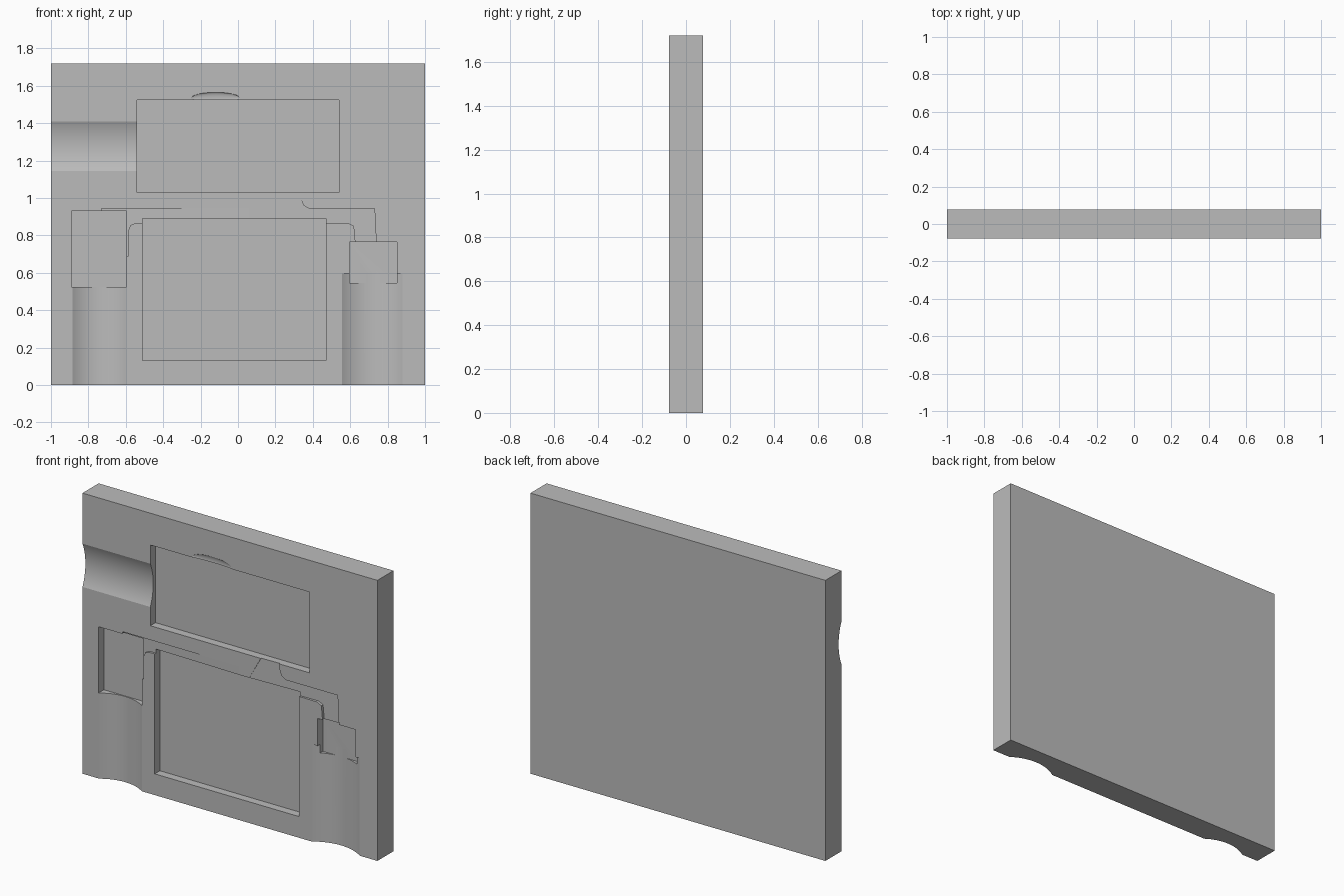
import bpy, bmesh, math

if "Cube" in bpy.data.objects:
    bpy.data.objects.remove(bpy.data.objects["Cube"], do_unlink=True)

FRONT, HEIGHT, OUT = -0.078, 1.72, 0.05

grey = bpy.data.materials.new("plain_grey")
grey.use_nodes = True
grey.diffuse_color = (0.5, 0.5, 0.5, 1)
grey.node_tree.nodes["Principled BSDF"].inputs["Base Color"].default_value = (0.5, 0.5, 0.5, 1)


def add_mesh(name, bm):
    bmesh.ops.recalc_face_normals(bm, faces=bm.faces)
    mesh = bpy.data.meshes.new(name)
    bm.to_mesh(mesh)
    bm.free()
    mesh.materials.append(grey)
    obj = bpy.data.objects.new(name, mesh)
    bpy.context.collection.objects.link(obj)
    return obj


def prism(name, near, far):
    """Solid between two matching outlines."""
    bm = bmesh.new()
    a = [bm.verts.new(p) for p in near]
    b = [bm.verts.new(p) for p in far]
    bm.faces.new(a)
    bm.faces.new(b[::-1])
    for i in range(len(a)):
        j = (i + 1) % len(a)
        bm.faces.new((a[i], b[i], b[j], a[j]))
    return add_mesh(name, bm)


def recess(name, outline, depth):
    """Cutter pushed into the front face; depth may vary with x."""
    near = [(x, FRONT - OUT, z) for x, z in outline]
    far = [(x, FRONT + depth(x), z) for x, z in outline]
    return prism(name, near, far)


def rect(x0, x1, z0, z1):
    return [(x0, z0), (x1, z0), (x1, z1), (x0, z1)]


def trough(name, lo, hi, start, end, depth, upright):
    """Cutter with a circular-arc floor, running along z (upright) or x."""
    half, mid = (hi - lo) / 2, (hi + lo) / 2
    radius = (half * half + depth * depth) / (2 * depth)
    sweep = math.asin(half / radius)
    profile = [(lo, -OUT)]
    for i in range(25):
        t = sweep * (i / 12 - 1)
        profile.append((mid + radius * math.sin(t), depth - radius * (1 - math.cos(t))))
    profile.append((hi, -OUT))

    def place(s):
        return [(u, FRONT + v, s) if upright else (s, FRONT + v, u) for u, v in profile]
    return prism(name, place(start), place(end))


# Slab
panel = prism("panel",
              [(x, FRONT, z) for x, z in rect(-1, 1, 0, HEIGHT)],
              [(x, -FRONT, z) for x, z in rect(-1, 1, 0, HEIGHT)])

# Rounded cable troughs
cutters = [
    trough("left_trough", 0.555, 0.88, -0.1, 0.597, 0.052, True),
    trough("right_trough", -0.885, -0.598, -0.1, 0.6, 0.045, True),
    trough("side_trough", 1.145, 1.41, -1.1, -0.5, 0.028, False),
]

# Shallow channels linking the pockets
cutters.append(recess("right_channel", [
    (-0.73, 0.943), (-0.73, 0.88), (-0.62, 0.88), (-0.62, 0.69), (-0.585, 0.69),
    (-0.585, 0.83), (-0.575, 0.855), (-0.55, 0.865), (0.06, 0.865), (0.06, 0.943)],
    lambda x: 0.016 * (0.1 - x) / 0.8))
cutters.append(recess("left_channel", [
    (0.12, 0.87), (0.59, 0.865), (0.62, 0.85), (0.63, 0.74), (0.74, 0.74),
    (0.73, 0.943), (0.38, 0.943), (0.35, 0.96), (0.335, 1.0), (0.335, 1.05), (0.22, 1.05)],
    lambda x: 0.02 * (x - 0.08) / 0.65))

# Finger dent above the upper pocket
bm = bmesh.new()
bmesh.ops.create_uvsphere(bm, u_segments=24, v_segments=12, radius=1)
bmesh.ops.scale(bm, vec=(0.13, 0.01, 0.03), verts=bm.verts)
bmesh.ops.translate(bm, vec=(-0.12, FRONT, 1.535), verts=bm.verts)
cutters.append(add_mesh("finger_dent", bm))

# Flat-bottomed pockets
for name, box in {
    "upper_pocket": (-0.54, 0.54, 1.03, 1.525),
    "lower_pocket": (-0.51, 0.47, 0.13, 0.89),
    "right_pocket": (-0.89, -0.595, 0.525, 0.93),
    "left_pocket": (0.595, 0.85, 0.545, 0.765),
}.items():
    cutters.append(recess(name, rect(*box), lambda x: 0.05))

# Carve everything out of the slab
bpy.context.view_layer.objects.active = panel
for cutter in cutters:
    mod = panel.modifiers.new(cutter.name, "BOOLEAN")
    mod.operation, mod.solver, mod.object = "DIFFERENCE", "EXACT", cutter
    bpy.ops.object.modifier_apply(modifier=mod.name)
    bpy.data.objects.remove(cutter, do_unlink=True)

bpy.ops.object.select_all(action="DESELECT")
panel.select_set(True)
bpy.ops.object.shade_smooth_by_angle(angle=math.radians(20))
